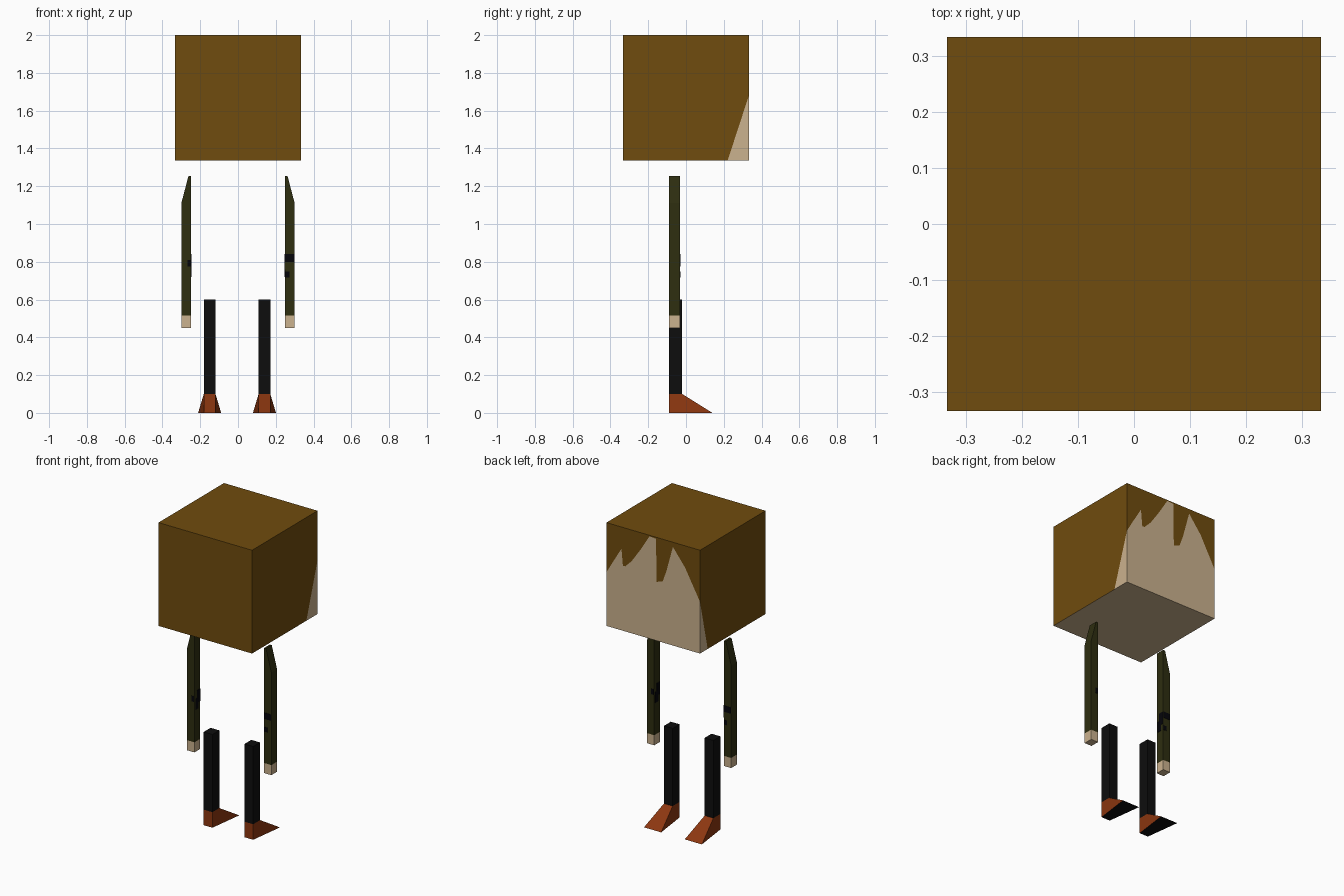
import bpy, bmesh, math
from mathutils import Matrix, Vector

if "Cube" in bpy.data.objects:
    bpy.data.objects.remove(bpy.data.objects["Cube"])


def material(name, rgb):
    m = bpy.data.materials.new(name)
    lin = [((c / 255 + 0.055) / 1.055) ** 2.4 if c > 10 else c / 255 / 12.92 for c in rgb]
    m.diffuse_color = (*lin, 1)
    m.use_nodes = True
    m.node_tree.nodes["Principled BSDF"].inputs["Base Color"].default_value = m.diffuse_color
    return m


HAIR = material("brown hair", (112, 76, 14))
SKIN = material("tan skin", (203, 178, 142))
SLEEVE = material("dark olive sleeve", (46, 46, 16))
BLACK = material("black cloth", (13, 13, 13))
PATCH = material("black patch", (5, 5, 10))
SHOE = material("rust shoe", (141, 55, 16))


def finish(bm, name, mats):
    bmesh.ops.recalc_face_normals(bm, faces=bm.faces)
    me = bpy.data.meshes.new(name)
    bm.to_mesh(me)
    bm.free()
    for m in mats:
        me.materials.append(m)
    ob = bpy.data.objects.new(name, me)
    bpy.context.collection.objects.link(ob)
    return ob


def box(bm, lo, hi, mat=0):
    size = [b - a for a, b in zip(lo, hi)]
    mid = [(a + b) / 2 for a, b in zip(lo, hi)]
    r = bmesh.ops.create_cube(bm, size=1, matrix=Matrix.Translation(mid) @ Matrix.Diagonal((*size, 1)))
    for f in {f for v in r["verts"] for f in v.link_faces}:
        f.material_index = mat


# Head: cube whose face side is split along a jagged hairline
H, Z0, Z1 = 0.333, 1.335, 2.0
hairline = [(0, .48), (.07, .36), (.16, .21), (.175, .37), (.20, .37), (.27, .30), (.36, .17),
            (.46, .01), (.53, .015), (.535, .43), (.60, .41), (.64, .30), (.71, .045),
            (.84, .21), (1, .50)]
bm = bmesh.new()
V = lambda x, y, z: bm.verts.new((x, y, z))
line = [V(H - 2 * H * u, H, Z1 - (Z1 - Z0) * v) for u, v in hairline]
top = [V(H, H, Z1), V(-H, H, Z1), V(-H, -H, Z1), V(H, -H, Z1)]
low = [V(H, H, Z0), V(-H, H, Z0), V(-H, -H, Z0), V(H, -H, Z0)]
cheek_r, cheek_l = V(H, .22, Z0), V(-H, .255, Z0)


def head_face(verts, mat):
    bm.faces.new(verts).material_index = mat


head_face([top[1], top[0]] + line, 0)
head_face([low[1], low[0]] + line, 1)
head_face([low[0], line[0], cheek_r], 1)
head_face([top[0], top[3], low[3], cheek_r, line[0]], 0)
head_face([low[1], line[-1], cheek_l], 1)
head_face([top[1], top[2], low[2], cheek_l, line[-1]], 0)
head_face(top, 0)
head_face([top[2], top[3], low[3], low[2]], 0)
head_face([low[0], cheek_r, low[3], low[2], cheek_l, low[1]], 1)
finish(bm, "head", [HAIR, SKIN])

# Arms: one profile with a sloped shoulder, turned half round for the other side
for name, angle in (("right_arm", 0), ("left_arm", math.pi)):
    bm = bmesh.new()
    hand = [(.248, .45), (.30, .45), (.30, .515), (.248, .515)]
    sleeve = [(.248, .515), (.30, .515), (.30, 1.11), (.262, 1.255), (.248, 1.255)]
    for prof, mat in ((hand, 1), (sleeve, 0)):
        f = bm.faces.new([bm.verts.new((x, -.029, z)) for x, z in prof])
        f.material_index = mat
        r = bmesh.ops.extrude_face_region(bm, geom=[f], use_keep_orig=True)
        new = [g for g in r["geom"] if isinstance(g, bmesh.types.BMVert)]
        bmesh.ops.translate(bm, verts=new, vec=(0, .058, 0))
        for g in {g for v in new for g in v.link_faces}:
            g.material_index = mat
    # Dark patches on the front, inner and back sides
    t = .002
    box(bm, (.25, -.029 - t, .80), (.298, -.029, .84), 2)
    box(bm, (.25, -.029 - t, .718), (.272, -.029, .748), 2)
    box(bm, (.248 - t, -.029, .76), (.248, .005, .84), 2)
    box(bm, (.248 - t, -.010, .72), (.248, .020, .79), 2)
    box(bm, (.25, .029, .775), (.268, .029 + t, .81), 2)
    ob = finish(bm, name, [SLEEVE, SKIN, PATCH])
    ob.data.transform(Matrix.Translation((0, -.06, 0)) @ Matrix.Rotation(angle, 4, "Z"))

# Legs and wedge shoes that widen toward the toe
for side, cx in (("right", .14), ("left", -.15)):
    bm = bmesh.new()
    box(bm, (cx - .031, -.09, .10), (cx + .031, -.02, .60))
    finish(bm, side + "_leg", [BLACK])

    bm = bmesh.new()
    up = [bm.verts.new((cx + x, y, .10)) for x, y in
          ((-.031, -.09), (.031, -.09), (.031, -.02), (-.031, -.02))]
    sole = [bm.verts.new((cx + x, y, 0)) for x, y in
            ((-.031, -.09), (.031, -.09), (.061, .14), (-.061, .14))]
    bm.faces.new(up)
    bm.faces.new(sole).material_index = 1
    for i in range(4):
        j = (i + 1) % 4
        bm.faces.new((up[i], up[j], sole[j], sole[i]))
    finish(bm, side + "_shoe", [SHOE, BLACK])
